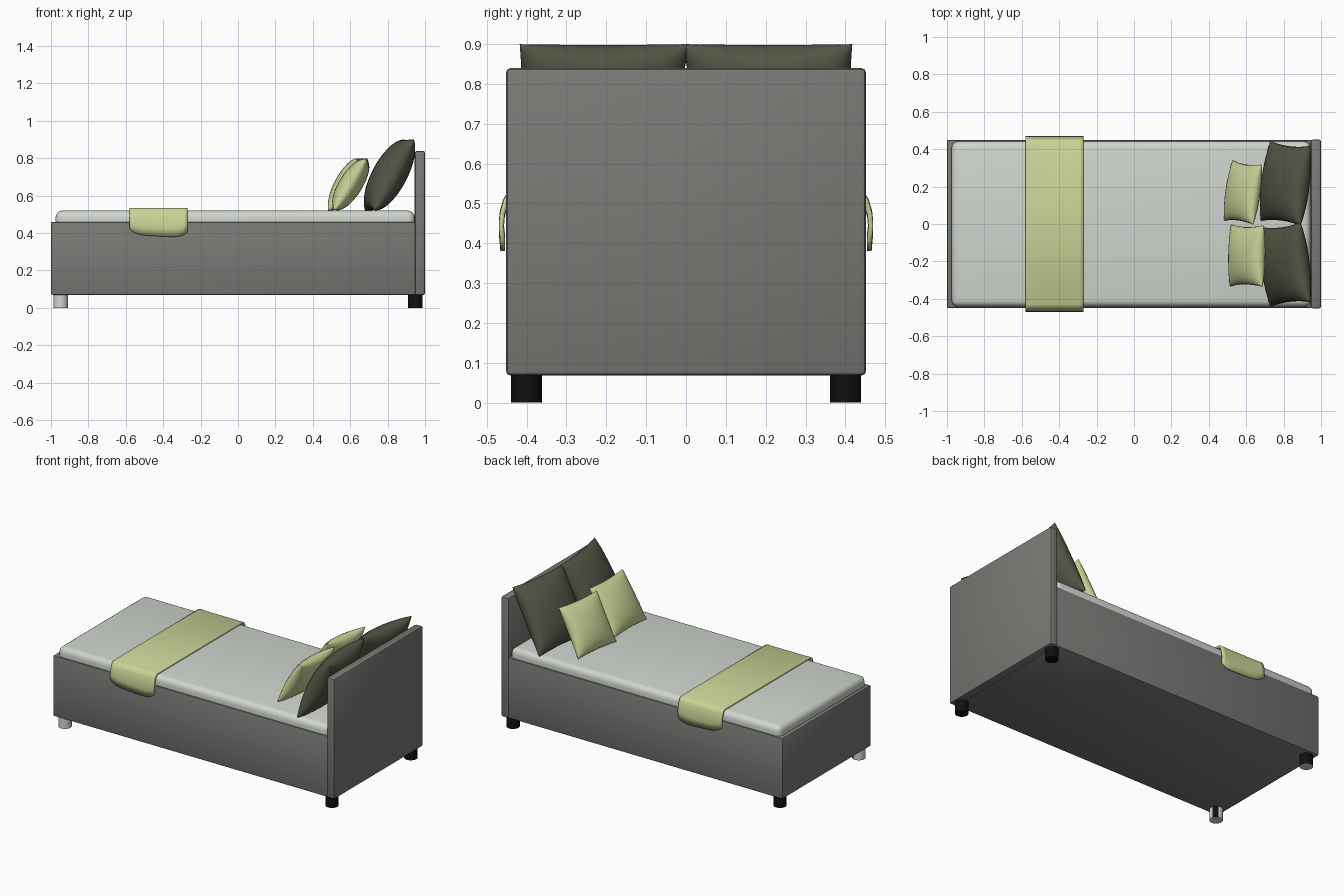
import bpy, bmesh, math
from mathutils import Matrix, Vector

if "Cube" in bpy.data.objects:
    bpy.data.objects.remove(bpy.data.objects["Cube"])


def mat(name, r, g, b):
    m = bpy.data.materials.new(name)
    m.diffuse_color = (r, g, b, 1)
    m.use_nodes = True
    m.node_tree.nodes["Principled BSDF"].inputs["Base Color"].default_value = m.diffuse_color
    return m


GREY = mat("grey upholstery", 0.19, 0.195, 0.18)
SHEET = mat("pale sheet", 0.63, 0.67, 0.62)
LIME = mat("lime fabric", 0.60, 0.65, 0.31)
OLIVE = mat("dark olive fabric", 0.085, 0.092, 0.058)
BLACK = mat("black leg", 0.005, 0.005, 0.005)
PALE = mat("pale leg", 0.65, 0.67, 0.64)


def finish(name, bm, mats, smooth=40):
    bmesh.ops.recalc_face_normals(bm, faces=bm.faces)
    me = bpy.data.meshes.new(name)
    bm.to_mesh(me)
    bm.free()
    ob = bpy.data.objects.new(name, me)
    bpy.context.collection.objects.link(ob)
    for m in mats:
        me.materials.append(m)
    bpy.ops.object.select_all(action='DESELECT')
    ob.select_set(True)
    bpy.context.view_layer.objects.active = ob
    bpy.ops.object.shade_smooth_by_angle(angle=math.radians(smooth))
    return ob


def box(name, lo, hi, m, bevel, segs):
    bm = bmesh.new()
    bmesh.ops.create_cube(bm, size=1)
    lo, hi = Vector(lo), Vector(hi)
    for v in bm.verts:
        v.co = Vector([(lo[i] + hi[i]) / 2 + v.co[i] * (hi[i] - lo[i]) for i in range(3)])
    bmesh.ops.bevel(bm, geom=bm.edges[:], offset=bevel, segments=segs, profile=0.5, affect='EDGES')
    return finish(name, bm, [m])


def grid(bm, nu, nv, f):
    """Quad sheet from a function of u, v in -1..1."""
    p = [[bm.verts.new(f(2 * i / nu - 1, 2 * j / nv - 1)) for j in range(nv + 1)] for i in range(nu + 1)]
    for i in range(nu):
        for j in range(nv):
            bm.faces.new((p[i][j], p[i + 1][j], p[i + 1][j + 1], p[i][j + 1]))


# Frame, headboard and mattress
box("bed_base", (-1, -0.45, 0.07), (0.95, 0.45, 0.46), GREY, 0.008, 2)
box("headboard", (0.945, -0.452, 0.068), (1, 0.452, 0.84), GREY, 0.012, 2)
box("mattress", (-0.975, -0.442, 0.40), (0.944, 0.442, 0.52), SHEET, 0.035, 4)

# Legs: the foot legs are partly pale
for sx in (-1, 1):
    for sy in (-1, 1):
        bm = bmesh.new()
        bmesh.ops.create_cone(bm, cap_ends=True, segments=20, radius1=0.039, radius2=0.039, depth=0.08,
                              matrix=Matrix.Translation((0.948 * sx, 0.4 * sy, 0.04)))
        bm.normal_update()
        for f in bm.faces:
            n = f.normal
            if sx > 0:
                pale = False
            elif sy < 0:
                pale = (n.x + n.y) < 1.2
            else:
                pale = n.y < -0.6 or n.z < -0.5
            f.material_index = int(pale)
        finish(("head" if sx > 0 else "foot") + "_leg_" + ("front" if sy < 0 else "back"), bm, [BLACK, PALE])

# Throw blanket draped over both sides with a rounded hem
SIDE = [(0.466, 0.0), (0.47, 0.3), (0.467, 0.55), (0.458, 0.8), (0.448, 0.93), (0.43, 1.0)]
N = len(SIDE)


def drape(u, v):
    x = -0.425 + 0.155 * u
    hem = 0.383 + 0.008 * u * -1 + 0.03 * abs(u) ** 5
    k = round((v + 1) / 2 * (2 * N - 1))
    y, t = SIDE[k] if k < N else SIDE[2 * N - 1 - k]
    return (x, -y if k < N else y, hem + t * (0.535 - hem))


bm = bmesh.new()
grid(bm, 14, 2 * N - 1, drape)
throw = finish("throw_blanket", bm, [LIME])
mod = throw.modifiers.new("thickness", 'SOLIDIFY')
mod.thickness = 0.012
mod.offset = -1


# Pillows: two puffed sheets joined at a seam, corners drawn out
def pillow(name, size, thick, loc, tilt, yaw, m):
    bm = bmesh.new()
    for s in (-1, 1):
        def puff(u, v):
            a, b = math.sin(u * math.pi / 2), math.sin(v * math.pi / 2)
            y = size[0] / 2 * a * (1 - 0.07 * (1 - b * b))
            z = size[1] / 2 * b * (1 - 0.05 * (1 - a * a))
            return (s * thick / 2 * ((1 - a * a) * (1 - b * b)) ** 0.45, y, z)
        grid(bm, 16, 16, puff)
    bmesh.ops.remove_doubles(bm, verts=bm.verts, dist=1e-5)
    bmesh.ops.transform(bm, verts=bm.verts, matrix=Matrix.Translation(loc)
                        @ Matrix.Rotation(math.radians(yaw), 4, 'Z')
                        @ Matrix.Rotation(math.radians(tilt), 4, 'Y'))
    finish(name, bm, [m], 60)


for s, side in ((1, "back"), (-1, "front")):
    pillow("large_pillow_" + side, (0.43, 0.435), 0.18, (0.81, 0.217 * s, 0.71), 29, -7 * s, OLIVE)
pillow("small_pillow_back", (0.325, 0.32), 0.125, (0.582, 0.168, 0.66), 29, -8, LIME)
pillow("small_pillow_front", (0.33, 0.325), 0.125, (0.603, -0.17, 0.66), 32, -1, LIME)
